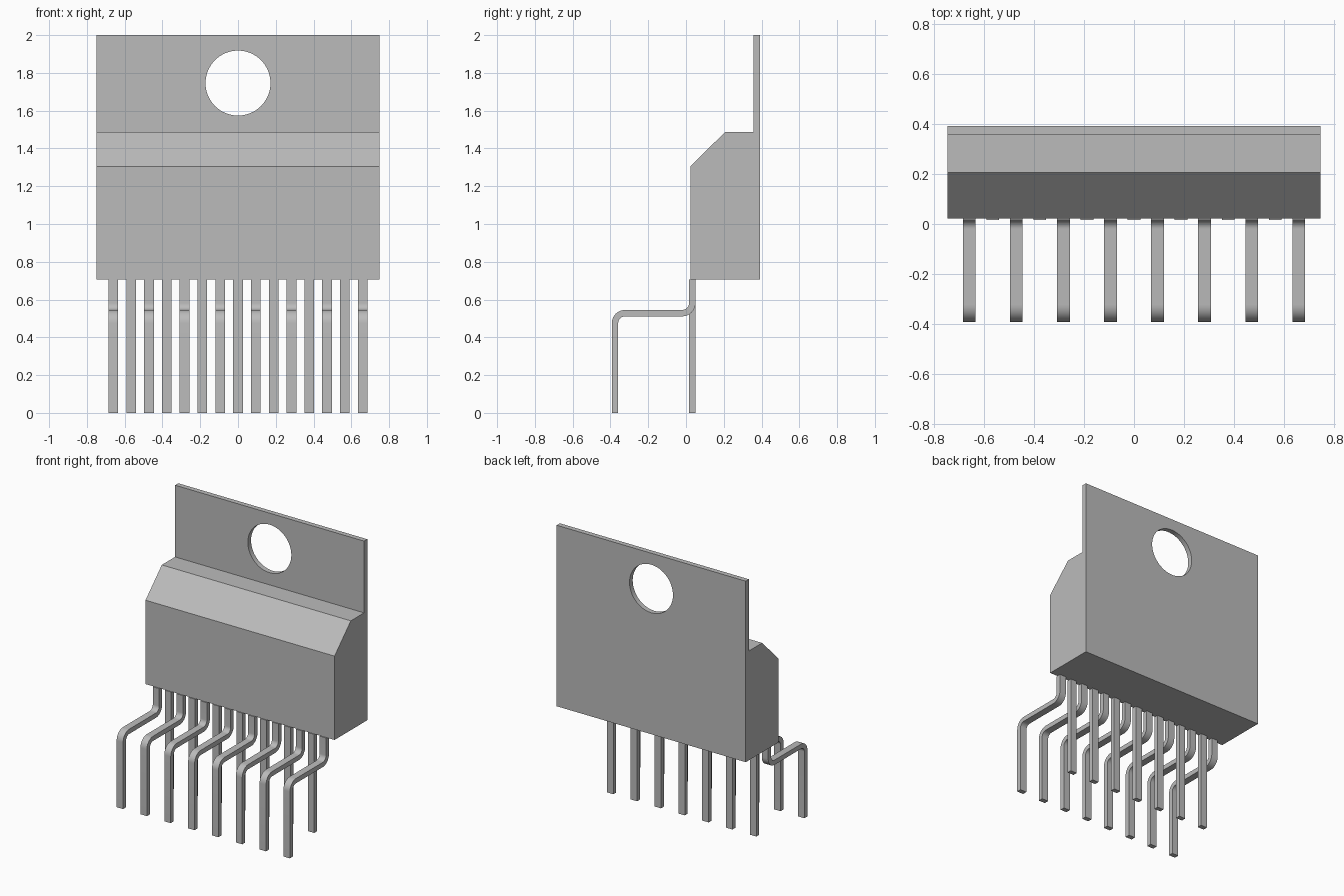
import bpy
import bmesh
from math import cos, sin, pi, radians

cube = bpy.data.objects.get("Cube")
if cube:
    bpy.data.objects.remove(cube, do_unlink=True)

grey = bpy.data.materials.new("neutral grey")
grey.use_nodes = True
grey.diffuse_color = (0.5, 0.5, 0.5, 1)
grey.node_tree.nodes["Principled BSDF"].inputs["Base Color"].default_value = (0.5, 0.5, 0.5, 1)


def extrude_profile(name, profile, x, width):
    """Solid with a (y, z) outline, extruded along x and centred on x."""
    bm = bmesh.new()
    face = bm.faces.new([bm.verts.new((x - width / 2, y, z)) for y, z in profile])
    ext = bmesh.ops.extrude_face_region(bm, geom=[face])
    verts = [v for v in ext["geom"] if isinstance(v, bmesh.types.BMVert)]
    bmesh.ops.translate(bm, verts=verts, vec=(width, 0, 0))
    bmesh.ops.recalc_face_normals(bm, faces=bm.faces)
    mesh = bpy.data.meshes.new(name)
    bm.to_mesh(mesh)
    bm.free()
    mesh.materials.append(grey)
    obj = bpy.data.objects.new(name, mesh)
    bpy.context.collection.objects.link(obj)
    return obj


def smooth(obj):
    bpy.ops.object.select_all(action="DESELECT")
    obj.select_set(True)
    bpy.context.view_layer.objects.active = obj
    bpy.ops.object.shade_smooth_by_angle(angle=radians(30))


def arc(cy, cz, r, start, end, steps=10):
    angles = [radians(start + (end - start) * i / steps) for i in range(steps + 1)]
    return [(cy + r * cos(a), cz + r * sin(a)) for a in angles]


# Package body and mounting tab in one profile
BOTTOM, BACK, TAB_FRONT = 0.705, 0.393, 0.357
body = extrude_profile("package_body", [
    (0.023, BOTTOM), (BACK, BOTTOM), (BACK, 2.0), (TAB_FRONT, 2.0),
    (TAB_FRONT, 1.487), (0.207, 1.487), (0.023, 1.305)], 0, 1.496)

# Mounting hole
bpy.ops.mesh.primitive_cylinder_add(vertices=64, radius=0.172, depth=0.3,
                                    location=(0, 0.375, 1.746), rotation=(pi / 2, 0, 0))
cutter = bpy.context.object
cutter.name = "hole_cutter"
cutter.hide_render = True
cutter.data.materials.append(grey)
cut = body.modifiers.new("mounting_hole", "BOOLEAN")
cut.operation = "DIFFERENCE"
cut.solver = "EXACT"
cut.object = cutter
bpy.context.view_layer.objects.active = body
bpy.ops.object.modifier_apply(modifier=cut.name)
bpy.data.objects.remove(cutter, do_unlink=True)
smooth(body)

# Leg outlines: straight rear pins and pins stepped forward
LEG_FRONT, LEG_BACK, THICK = 0.017, 0.05, 0.034
OUTER = 0.07
INNER = OUTER - THICK
STEP_FRONT, STEP_TOP = -0.393, 0.545
upper = (LEG_BACK - OUTER, STEP_TOP - THICK + OUTER)
lower = (STEP_FRONT + OUTER, STEP_TOP - OUTER)
straight = [(LEG_FRONT, 0), (LEG_BACK, 0), (LEG_BACK, BOTTOM), (LEG_FRONT, BOTTOM)]
bent = ([(LEG_BACK, BOTTOM)] + arc(*upper, OUTER, 0, -90) + arc(*lower, INNER, 90, 180)
        + [(STEP_FRONT + THICK, 0), (STEP_FRONT, 0)]
        + arc(*lower, OUTER, 180, 90) + arc(*upper, INNER, -90, 0)
        + [(LEG_BACK - THICK, BOTTOM)])

# Fifteen legs, alternating bent and straight
for i in range(15):
    x = (i - 7) * 0.0943
    if i % 2 == 0:
        smooth(extrude_profile(f"bent_leg_{i + 1}", bent, x, 0.051))
    else:
        extrude_profile(f"straight_leg_{i + 1}", straight, x, 0.051)
